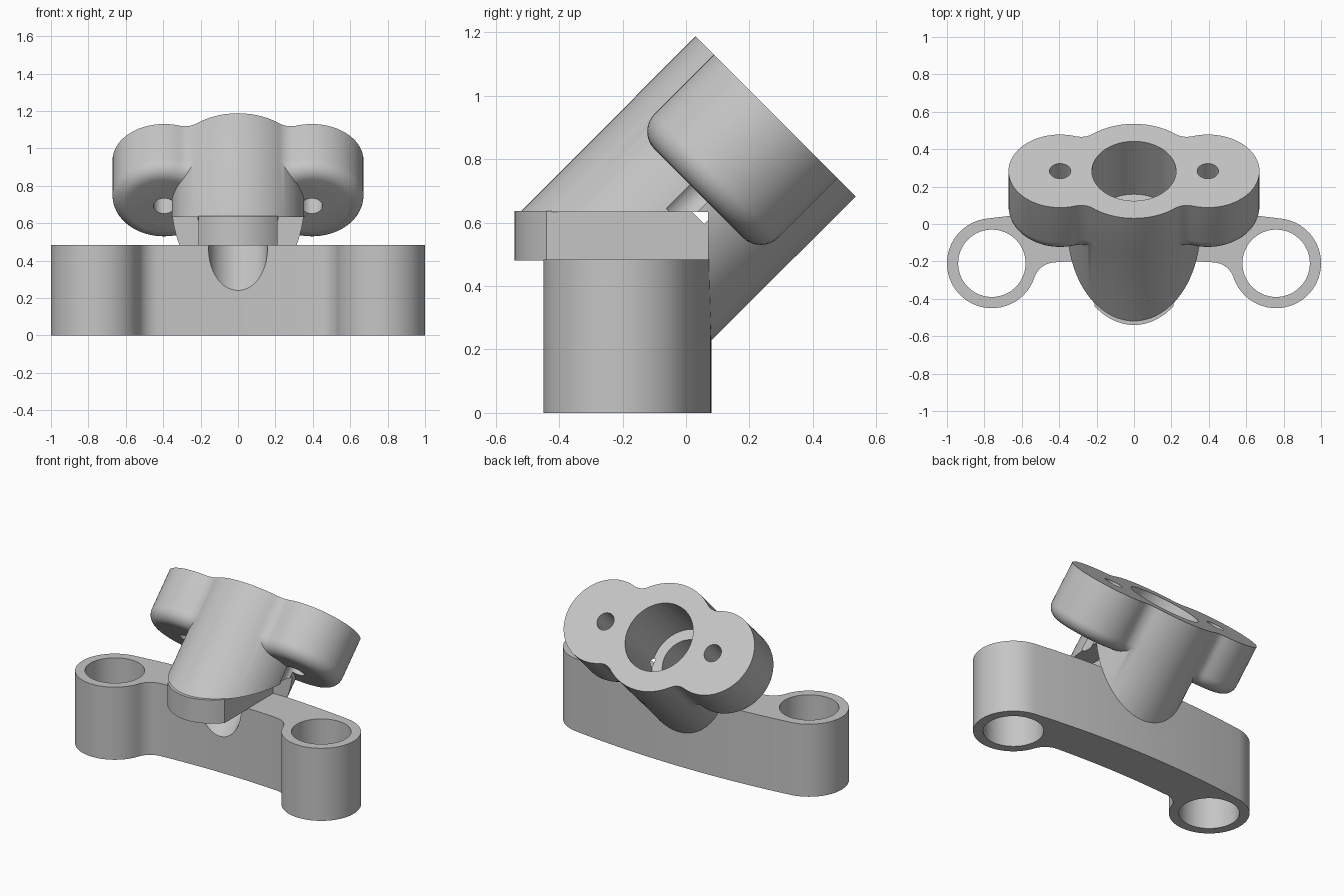
import bpy, bmesh, math
from mathutils import Matrix, Vector

cube = bpy.data.objects.get("Cube")
if cube:
    bpy.data.objects.remove(cube, do_unlink=True)

grey = bpy.data.materials.new("light_grey")
grey.use_nodes = True
grey.diffuse_color = (0.56, 0.56, 0.56, 1)
grey.node_tree.nodes["Principled BSDF"].inputs["Base Color"].default_value = grey.diffuse_color

# Frame of the tilted tube: local z runs up and back
TILT = Matrix.Translation((0, 0.283, 0.935)) @ Matrix.Rotation(-math.pi / 4, 4, 'X')


def loft(name, layers, matrix=None):
    """Solid through a stack of (outline, z) layers."""
    bm = bmesh.new()
    rings = [[bm.verts.new((p[0], p[1], z)) for p in pts] for pts, z in layers]
    n = len(rings[0])
    for a, b in zip(rings, rings[1:]):
        for i in range(n):
            j = (i + 1) % n
            bm.faces.new((a[i], a[j], b[j], b[i]))
    bm.faces.new(rings[0][::-1])
    bm.faces.new(rings[-1])
    bmesh.ops.recalc_face_normals(bm, faces=bm.faces)
    mesh = bpy.data.meshes.new(name)
    bm.to_mesh(mesh)
    bm.free()
    mesh.materials.append(grey)
    if matrix:
        mesh.transform(matrix)
    ob = bpy.data.objects.new(name, mesh)
    bpy.context.collection.objects.link(ob)
    return ob


def arc(c, r, a0, a1, n):
    steps = [a0 + (a1 - a0) * i / n for i in range(n + 1)]
    return [(c[0] + r * math.cos(a), c[1] + r * math.sin(a)) for a in steps]


def rod(name, x, y, r, z0, z1, matrix=None, n=96):
    ring = arc((x, y), r, 0, math.tau, n)[:-1]
    return loft(name, [(ring, z0), (ring, z1)], matrix)


def mirrored(half):
    """Close a right-hand half outline across x = 0."""
    clean = [p for i, p in enumerate(half)
             if i == 0 or (Vector(p) - Vector(half[i - 1])).length > 1e-5]
    return clean + [(-x, y) for x, y in clean[-2:0:-1]]


def heading(a, b):
    return math.atan2(b[1] - a[1], b[0] - a[0])


def meet(a, ra, b, rb):
    """Lower crossing of two circles."""
    a, b = Vector(a), Vector(b)
    d = b - a
    along = (ra * ra - rb * rb + d.length_squared) / (2 * d.length)
    h = math.sqrt(ra * ra - along * along)
    u = d.normalized()
    side = Vector((u.y, -u.x)) * h
    p, q = a + u * along + side, a + u * along - side
    return p if p.y < q.y else q


def boolean(target, tool, operation):
    mod = target.modifiers.new(operation.lower(), 'BOOLEAN')
    mod.operation, mod.solver, mod.object = operation, 'EXACT', tool
    tool.hide_render = True
    bpy.context.view_layer.objects.active = target
    bpy.ops.object.modifier_apply(modifier=mod.name)
    bpy.data.objects.remove(tool, do_unlink=True)


# Base bar: gently bowed, with a round boss at each end
BOSS, BOSS_R, BLEND = (0.76, -0.21), 0.24, 0.12
BOW, BACK_R, FRONT_R = (0, -5.96), 6.04, 5.77
# the blend circle sits left of the boss, in front of the bar
blend_y = -0.205 - BLEND
blend = (BOSS[0] - math.sqrt((BOSS_R + BLEND) ** 2 - (blend_y - BOSS[1]) ** 2), blend_y)
up = math.pi / 2
to_blend = heading(BOW, blend)
front_r = math.dist(BOW, blend) + BLEND
half = arc(BOW, front_r, up, to_blend, 8)
half += arc(blend, BLEND, to_blend, heading(blend, BOSS), 10)
half += arc(BOSS, BOSS_R, heading(BOSS, blend), heading(BOW, BOSS), 56)
half += arc(BOW, BACK_R, heading(BOW, BOSS), up, 12)
half[0] = (0, half[0][1])
half[-1] = (0, half[-1][1])
outline = mirrored(half)
body = loft("angled_bracket", [(outline, 0), (outline, 0.483)])

# Flange: two lobes blended into the tube, rounded on the underside
LOBE, LOBE_R, TUBE_R, DEPTH, ROUND, FILLET = (0.395, 0), 0.276, 0.357, 0.344, 0.08, 0.1
O = (0, 0)
low = meet(O, TUBE_R + FILLET, LOBE, LOBE_R + FILLET)
high = (low[0], -low[1])


def flange_outline(d):
    pts = arc(O, TUBE_R - d, -up, heading(O, low), 12)
    pts += arc(low, FILLET + d, heading(low, O), heading(low, LOBE), 8)
    pts += arc(LOBE, LOBE_R - d, heading(LOBE, low), heading(LOBE, high), 48)
    pts += arc(high, FILLET + d, heading(high, LOBE), heading(high, O), 8)
    pts += arc(O, TUBE_R - d, heading(O, high), up, 12)
    return mirrored(pts)


layers = [(flange_outline(0), 0)]
for i in range(9):
    t = up * i / 8
    layers.append((flange_outline(ROUND * (1 - math.cos(t))),
                   ROUND - DEPTH - ROUND * math.sin(t)))
head = loft("flange", layers, TILT)

# Tube, trimmed to clear the base bar
boolean(head, rod("tube", 0, 0, TUBE_R - 0.001, -1.4, -0.15, TILT), 'UNION')
room = [(-1, -2), (1, -2), (1, 0.07), (-1, 0.07)]
boolean(head, loft("clearance", [(room, -1), (room, 0.634)]), 'DIFFERENCE')

# Narrow neck joining the tube to the bar, with a curved front
W = 0.21
neck = [(x, -0.02 - 0.52 * math.sqrt(1 - (x / TUBE_R) ** 2))
        for x in (W * i / 12 for i in range(-12, 13))]
neck += [(W, 0.1), (-W, 0.1)]
boolean(body, loft("neck", [(neck, 0.48), (neck, 0.637)]), 'UNION')
boolean(body, head, 'UNION')

# Stepped bore through the tube and bar
boolean(body, rod("wide_bore", 0, 0, 0.225, -0.4, 0.2, TILT), 'DIFFERENCE')
boolean(body, rod("narrow_bore", 0, 0, 0.157, -1.5, -0.3, TILT), 'DIFFERENCE')

# Boss holes and flange screw holes
for s in (-1, 1):
    boolean(body, rod("boss_hole", s * BOSS[0], BOSS[1], 0.18, -0.1, 0.6), 'DIFFERENCE')
    boolean(body, rod("screw_hole", s * LOBE[0], 0, 0.057, -0.45, 0.1, TILT, 40), 'DIFFERENCE')

bpy.ops.object.select_all(action='DESELECT')
body.select_set(True)
bpy.context.view_layer.objects.active = body
bpy.ops.object.shade_smooth_by_angle(angle=math.radians(30))
